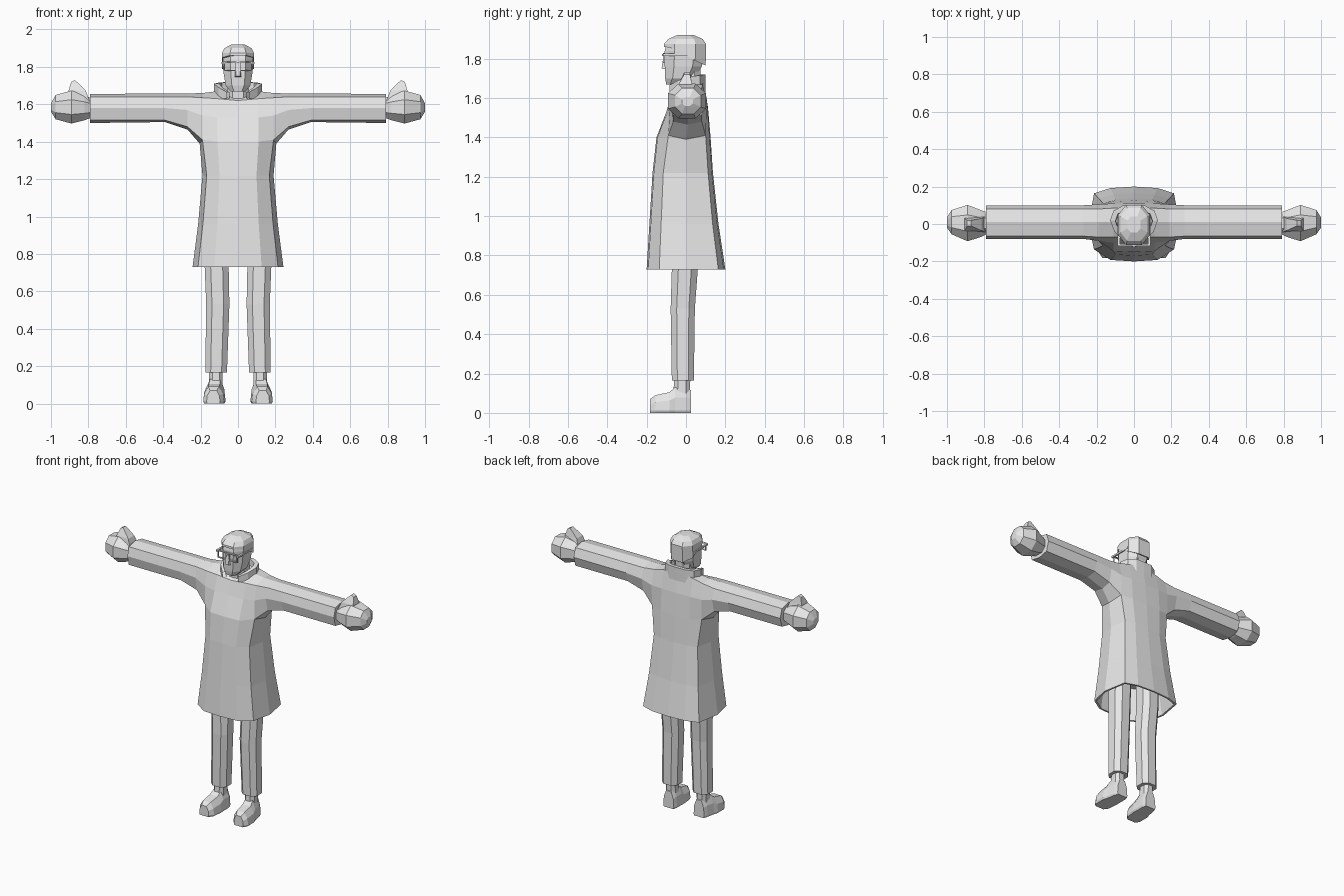
import bpy, bmesh, math

grey = bpy.data.materials.new("plain_grey")
grey.diffuse_color = (0.8, 0.8, 0.8, 1)


def finish(name, bm, mirror=False):
    bmesh.ops.remove_doubles(bm, verts=bm.verts, dist=0.0005)
    bmesh.ops.recalc_face_normals(bm, faces=bm.faces)
    me = bpy.data.meshes.new(name)
    bm.to_mesh(me)
    bm.free()
    me.materials.append(grey)
    ob = bpy.data.objects.new(name, me)
    bpy.context.collection.objects.link(ob)
    if mirror:
        ob.modifiers.new("mirror", 'MIRROR').merge_threshold = 0.001
    return ob


def strips(bm, rows, closed=True, caps=(False, False)):
    """Join rows of points with quads, optionally capping the ends."""
    vs = [[bm.verts.new(p) for p in r] for r in rows]
    n = len(vs[0])
    for a, b in zip(vs, vs[1:]):
        for i in range(n if closed else n - 1):
            j = (i + 1) % n
            bm.faces.new((a[i], a[j], b[j], b[i]))
    if caps[0]:
        bm.faces.new(vs[0][::-1])
    if caps[1]:
        bm.faces.new(vs[-1])


def loft(name, rows, mirror=False):
    bm = bmesh.new()
    strips(bm, rows, True, (True, True))
    return finish(name, bm, mirror)


def octagon(cx, cy, rx, ry, k=0.5):
    """Eight-sided outline with chamfered corners."""
    return [(cx + a * rx, cy + b * ry) for a, b in
            ((-k, -1), (k, -1), (1, -k), (1, k), (k, 1), (-k, 1), (-1, k), (-1, -k))]


def ring_z(z, cx, rx, y0, y1, k=0.5):
    return [(x, y, z) for x, y in octagon(cx, (y0 + y1) / 2, rx, (y1 - y0) / 2, k)]


# Coat: shoulder and sleeve stations along x, each running front-bottom over the top to back-bottom
Y = (-.065, -.08, -.065, .01, .08, .10, .08)
stations = [
    (0, (-.15, -.10, -.07, .01, .09, .112, .125), (1.40, 1.53, 1.62, 1.665, 1.69, 1.55, 1.40)),
    (.11, (-.145, -.10, -.07, .01, .085, .11, .12), (1.40, 1.53, 1.63, 1.67, 1.67, 1.55, 1.40)),
    (.19, (-.09, -.09, -.07, .01, .08, .105, .10), (1.41, 1.54, 1.635, 1.66, 1.65, 1.55, 1.41)),
    (.27, Y, (1.48, 1.57, 1.64, 1.658, 1.64, 1.57, 1.48)),
    (.39, Y, (1.515, 1.58, 1.64, 1.658, 1.64, 1.58, 1.515)),
    (.79, Y, (1.515, 1.58, 1.64, 1.655, 1.64, 1.58, 1.515))]
arm = [[(x, y, z) for y, z in zip(ys, zs)] for x, ys, zs in stations]
under = [(.205, 0, 1.39), (.27, .01, 1.465), (.39, .01, 1.505), (.79, .01, 1.50)]
bm = bmesh.new()
strips(bm, arm[:3], closed=False)
strips(bm, [r + [u] for r, u in zip(arm[2:], under)], True, (False, True))


# Coat skirt: half outlines from chest to hem, then up inside as a hollow
def half_ring(z, w, f, b):
    return [(0, f, z), (.52 * w, .96 * f, z), (.88 * w, .68 * f, z), (w, 0, z),
            (.88 * w, .82 * b, z), (.52 * w, .96 * b, z), (0, b, z)]


chest = [arm[0][0], arm[1][0], arm[2][0], under[0], arm[2][6], arm[1][6], arm[0][6]]
skirt = [chest] + [half_ring(*r) for r in (
    (1.22, .19, -.170, .137), (.96, .213, -.186, .165), (.73, .243, -.20, .20),
    (.73, .23, -.188, .188), (.95, .198, -.172, .15))]
strips(bm, skirt, False, (False, True))
finish("coat", bm, True)

# Collar: upright band, open at the front
path = [(0, .10, 1.72), (.06, .098, 1.72), (.11, .07, 1.715), (.128, .02, 1.71),
        (.105, -.04, 1.69), (.06, -.085, 1.665)]
bm = bmesh.new()
strips(bm, [[(x, y, 1.63) for x, y, z in path], path,
            [(x * .78, y * .78, z) for x, y, z in path],
            [(x * .74, y * .74, 1.63) for x, y, z in path]], closed=False)
finish("collar", bm, True)

# Neck and head
loft("neck", [ring_z(1.62, 0, .06, -.05, .07), ring_z(1.75, 0, .055, -.05, .075)])
loft("head", [ring_z(*r) for r in (
    (1.668, 0, .04, -.10, -.03), (1.70, 0, .066, -.106, .045), (1.76, 0, .076, -.108, .08),
    (1.84, 0, .081, -.108, .092), (1.88, 0, .078, -.10, .09))])

# Hair: cap that drops lower towards the back
drop = [1.862, 1.862, 1.85, 1.79, 1.765, 1.765, 1.79, 1.85]
hem = [(x, y, z) for (x, y, _), z in zip(ring_z(0, 0, .085, -.113, .10), drop)]
loft("hair", [hem] + [ring_z(*r) for r in (
    (1.875, 0, .085, -.112, .102), (1.90, 0, .072, -.09, .085), (1.92, 0, .035, -.045, .04))])

# Nose
loft("nose", [[(-.02, -.10, 1.745), (.02, -.10, 1.745), (.012, -.124, 1.75), (-.012, -.124, 1.75)],
              [(-.012, -.10, 1.83), (.012, -.10, 1.83), (.007, -.112, 1.83), (-.007, -.112, 1.83)]])

# Glasses: two square rims, bridge and side bars
bm = bmesh.new()


def rim(sx, sz, y):
    return [(.042 + a * sx, y, 1.803 + b * sz) for a, b in ((-1, -1), (1, -1), (1, 1), (-1, 1))]


strips(bm, [rim(.034, .026, -.108), rim(.034, .026, -.118),
            rim(.028, .02, -.118), rim(.028, .02, -.108)])


def bar(x0, x1, y0, y1, z0, z1):
    strips(bm, [[(x0, y0, z), (x1, y0, z), (x1, y1, z), (x0, y1, z)] for z in (z0, z1)],
           True, (True, True))


bar(.074, .087, -.118, .04, 1.815, 1.827)
bar(0, .009, -.122, -.106, 1.815, 1.825)
finish("glasses", bm, True)


# Hands: faceted mitten with an upright thumb
def ring_x(x, y0, y1, z0, z1):
    return [(x, a, b) for a, b in octagon((y0 + y1) / 2, (z0 + z1) / 2,
                                          (y1 - y0) / 2, (z1 - z0) / 2, .45)]


loft("hand", [ring_x(*r) for r in (
    (.78, -.05, .06, 1.53, 1.63), (.82, -.07, .075, 1.515, 1.65), (.89, -.092, .102, 1.497, 1.673),
    (.975, -.055, .075, 1.52, 1.65), (1.0, -.02, .035, 1.56, 1.605))], True)
loft("thumb", [
    [(.79, -.045, 1.61), (.91, -.045, 1.62), (.91, .045, 1.62), (.79, .045, 1.61)],
    [(.815, -.035, 1.675), (.905, -.035, 1.675), (.905, .03, 1.675), (.815, .03, 1.675)],
    [(.872, -.01, 1.73), (.892, -.01, 1.72), (.892, .02, 1.72), (.872, .02, 1.73)]], True)

# Trouser legs and ankles
loft("trouser_leg", [ring_z(*r) for r in (
    (.165, .117, .058, -.072, .04), (.53, .108, .062, -.078, .045),
    (.73, .114, .064, -.072, .06), (.94, .112, .066, -.07, .065))], True)
loft("ankle", [ring_z(*r) for r in (
    (.08, .118, .036, -.065, .02), (.18, .118, .036, -.06, .022))], True)


# Shoes: cross-sections from toe to heel
def shoe(y, cx, w, top):
    return [(cx - w, y, .012), (cx - w * .9, y, 0), (cx + w * .9, y, 0), (cx + w, y, .012),
            (cx + w * .9, y, top * .6), (cx + w * .5, y, top),
            (cx - w * .5, y, top), (cx - w * .9, y, top * .6)]


loft("shoe", [shoe(*r) for r in (
    (-.183, .132, .036, .07), (-.155, .13, .056, .09), (-.085, .126, .06, .105),
    (-.055, .122, .054, .13), (.0, .117, .048, .13), (.025, .116, .04, .115))], True)
